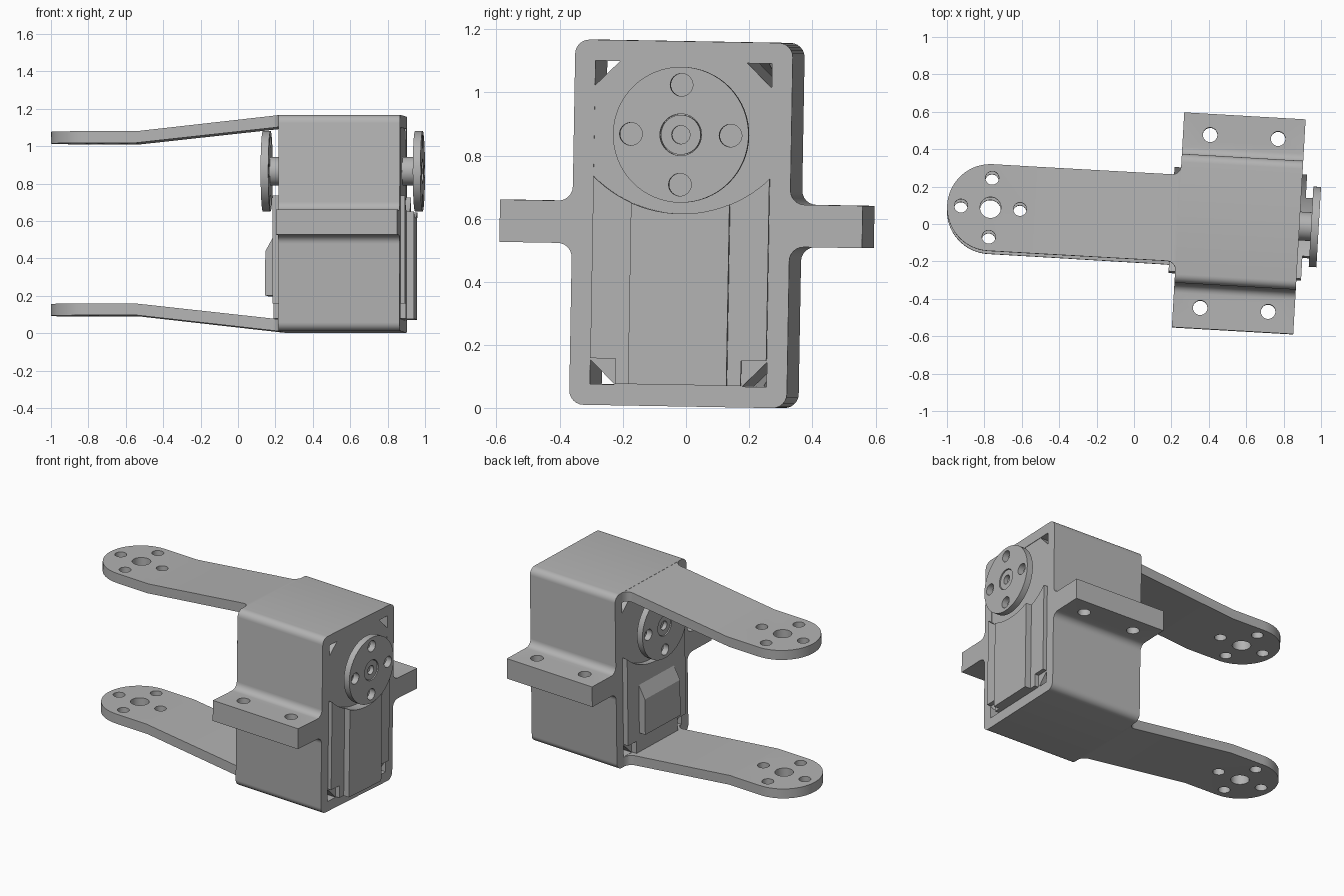
import bpy, bmesh
from math import radians, cos, sin, pi
from mathutils import Matrix, Vector

if "Cube" in bpy.data.objects:
    bpy.data.objects.remove(bpy.data.objects["Cube"])

grey = bpy.data.materials.new("plain grey")
grey.use_nodes = True
GREY = (0.45, 0.45, 0.45, 1)
grey.diffuse_color = GREY
grey.node_tree.nodes["Principled BSDF"].inputs["Base Color"].default_value = GREY

# whole assembly sits slightly turned
POSE = (Matrix.Translation((0.56, 0.003, 0.584))
        @ Matrix.Rotation(radians(-3.3), 4, 'Z') @ Matrix.Rotation(radians(-1), 4, 'X'))
HALF = 0.325        # half depth of the housing
HORN_Z = 0.282      # height of the output shaft
parts = []


def prism(name, profile, axis, lo, hi):
    """Extrude a 2D outline along an axis."""
    place = {'x': lambda a, b, t: (t, a, b),
             'y': lambda a, b, t: (a, t, b),
             'z': lambda a, b, t: (a, b, t)}[axis]
    bm = bmesh.new()
    ends = [[bm.verts.new(place(a, b, t)) for a, b in profile] for t in (lo, hi)]
    bm.faces.new(ends[0])
    bm.faces.new(ends[1])
    n = len(profile)
    for i in range(n):
        j = (i + 1) % n
        bm.faces.new((ends[0][i], ends[0][j], ends[1][j], ends[1][i]))
    bmesh.ops.recalc_face_normals(bm, faces=bm.faces)
    mesh = bpy.data.meshes.new(name)
    bm.to_mesh(mesh)
    bm.free()
    mesh.materials.append(grey)
    ob = bpy.data.objects.new(name, mesh)
    bpy.context.collection.objects.link(ob)
    parts.append(ob)
    return ob


def circle(a, b, r, n=40):
    return [(a + r * cos(2 * pi * i / n), b + r * sin(2 * pi * i / n)) for i in range(n)]


def rect(a0, b0, a1, b1):
    return [(a0, b0), (a1, b0), (a1, b1), (a0, b1)]


def rounded(corners, steps=6):
    """Round each (a, b, radius) right-angled corner."""
    out = []
    for i, (a, b, r) in enumerate(corners):
        p = Vector((a, b))
        if r == 0:
            out.append((a, b))
            continue
        d0 = (Vector(corners[i - 1][:2]) - p).normalized()
        d1 = (Vector(corners[(i + 1) % len(corners)][:2]) - p).normalized()
        c = p + (d0 + d1) * r
        for k in range(steps + 1):
            t = pi / 2 * k / steps
            out.append(tuple(c - d1 * r * cos(t) - d0 * r * sin(t)))
    return out


def combine(ob, others, operation='DIFFERENCE'):
    """Apply boolean cutters and remove them."""
    for other in others:
        mod = ob.modifiers.new("cut", 'BOOLEAN')
        mod.object, mod.operation, mod.solver = other, operation, 'EXACT'
    bpy.context.view_layer.update()
    deps = bpy.context.evaluated_depsgraph_get()
    mesh = bpy.data.meshes.new_from_object(ob.evaluated_get(deps))
    ob.modifiers.clear()
    ob.data = mesh
    for other in others:
        parts.remove(other)
        bpy.data.objects.remove(other)
    return ob


def bolt_circle(a, b, axis, lo, hi, dist=0.158, r=0.036):
    return [prism("cutter", circle(a + dist * cos(k * pi / 2), b + dist * sin(k * pi / 2), r, 24),
                  axis, lo, hi) for k in range(4)]


# housing: rounded frame with side flanges, hollow through its depth
W, H, FW, FH = 0.345, 0.578, 0.575, 0.067
quarter = [(FW, -FH, 0), (FW, FH, 0), (W, FH, 0.045), (W, H, 0.045)]
half = [(W, -H, 0.045), (W, -FH, 0.045)] + quarter
outline = half + [(-a, b, r) for a, b, r in reversed(half)]
housing = prism("housing", rounded(outline), 'x', -HALF, HALF)
combine(housing, [prism("cutter", rect(-0.28, -0.512, 0.28, 0.512), 'x', -1, 1)]
        + [prism("cutter", circle(u, v, 0.039, 28), 'z', -0.2, 0.2)
           for u in (-0.18, 0.184) for v in (-0.463, 0.463)])

# motor core with chamfered corners
A, B, C = 0.281, 0.513, 0.08
core = [(A - C, -B), (A, C - B), (A, B - C), (A - C, B)]
prism("motor_core", core + [(-a, b) for a, b in reversed(core)], 'x', -0.322, 0.322)

# raised cover pads with notched lower corners and an arc scooped from the top
P = 0.279
pad = [(P - C, -0.51), (P - C, C - 0.51), (P, C - 0.51), (P, 0.2)]
pad = pad + [(-a, b) for a, b in reversed(pad)]
strip = rect(-0.156, -0.51, 0.156, 0.2)
for name, shape, lo, hi in (("front_cover", pad, 0.30, 0.35),
                            ("front_centre_panel", strip, 0.30, 0.39),
                            ("rear_cover", pad, -0.36, -0.30)):
    combine(prism(name, shape, 'x', lo, hi),
            [prism("cutter", circle(0, 0.43, 0.398, 96), 'x', -1, 1)])

# sloped block on the rear cover
prism("rear_block", [(-0.33, -0.385), (-0.405, -0.385), (-0.405, -0.15), (-0.34, -0.03),
                     (-0.33, -0.03)], 'y', -0.17, 0.17)

# horn discs with hubs on both ends of the shaft
for side, s in (("front", 1), ("rear", -1)):
    def span(a, b):
        return sorted((s * a, s * b))
    disc = prism(side + "_horn", circle(0, HORN_Z, 0.215, 64), 'x', *span(0.387, 0.428))
    combine(disc, bolt_circle(0, HORN_Z, 'x', -1, 1)
            + [prism("cutter", circle(0, HORN_Z, 0.066), 'x', -1, 1)])
    prism(side + "_hub", circle(0, HORN_Z, 0.077), 'x', *span(0.30, 0.387))
    screw = prism(side + "_screw", circle(0, HORN_Z, 0.063), 'x', *span(0.38, 0.422))
    combine(screw, [prism("cutter", circle(0, HORN_Z, 0.029, 24), 'x', *span(0.395, 0.5))])

# two bent arms with round drilled ends
TIP, R, ROOT = -1.33, 0.232, -0.31
side_profile = [(-1.7, 0.429), (-1.10, 0.429), (-0.335, 0.513), (ROOT, 0.514),
                (ROOT, 0.577), (-0.335, 0.577), (-1.09, 0.492), (-1.7, 0.492)]
fillet = [(-0.37 + 0.045 * sin(t * pi / 8), R + 0.045 - 0.045 * cos(t * pi / 8)) for t in range(5)]
edge = fillet + [(ROOT, R + 0.045)]
tip = [(TIP - R * sin(t * pi / 32), -R * cos(t * pi / 32)) for t in range(33)]
arm_outline = tip + edge + [(a, -b) for a, b in reversed(edge)]
for name, s in (("upper_arm", 1), ("lower_arm", -1)):
    arm = prism(name, [(a, s * b) for a, b in side_profile], 'y', -0.4, 0.4)
    combine(arm, [prism("cutter", arm_outline, 'z', -0.8, 0.8)], 'INTERSECT')
    combine(arm, bolt_circle(TIP, 0, 'z', -0.9, 0.9)
            + [prism("cutter", circle(TIP, 0, 0.056), 'z', -0.9, 0.9)])

# pose and shade
bpy.ops.object.select_all(action='DESELECT')
for ob in parts:
    ob.matrix_world = POSE
    ob.select_set(True)
bpy.context.view_layer.objects.active = parts[0]
bpy.ops.object.shade_smooth_by_angle(angle=radians(25))
